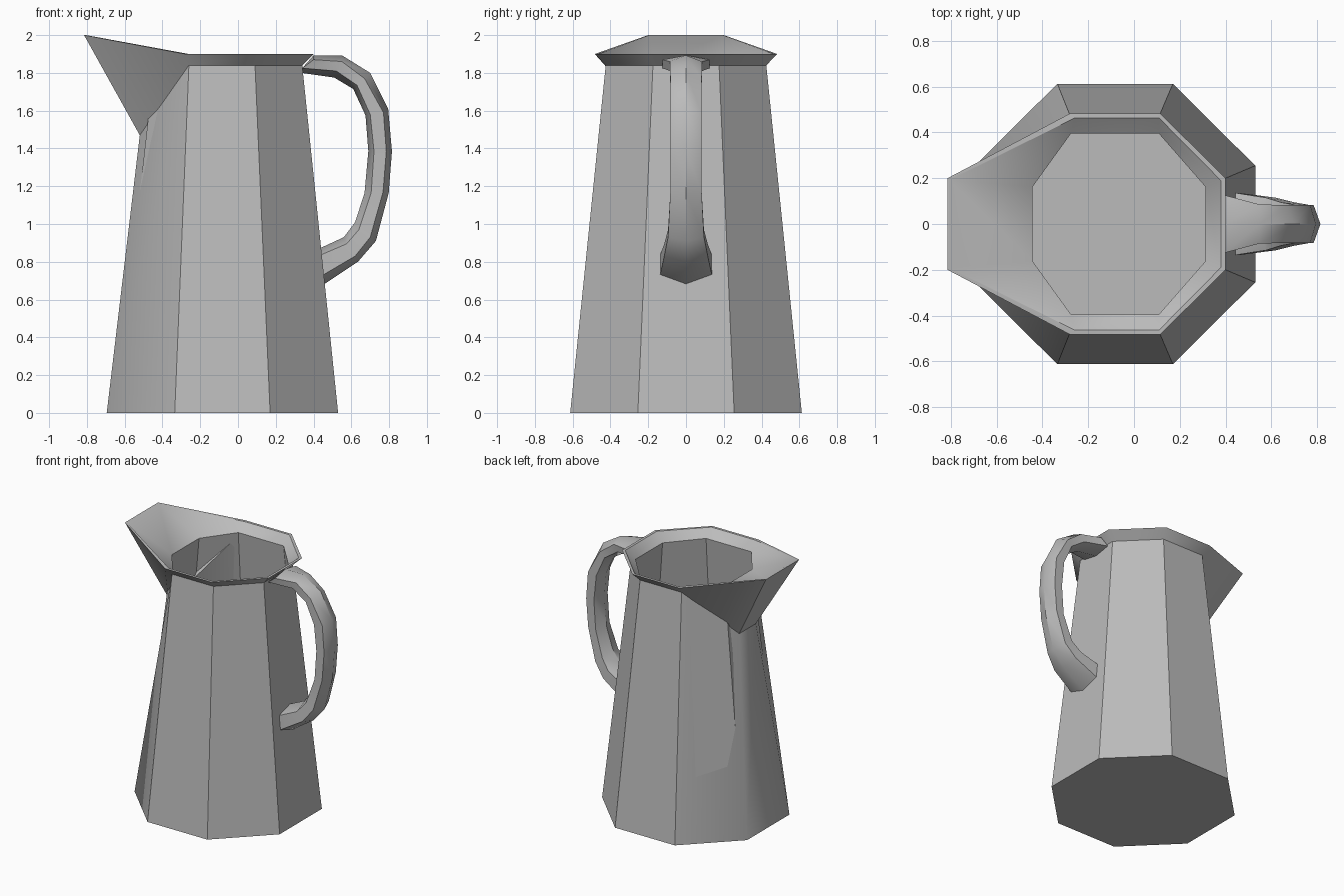
import bpy, bmesh, math

if "Cube" in bpy.data.objects:
    bpy.data.objects.remove(bpy.data.objects["Cube"])

grey = bpy.data.materials.new("pewter_grey")
grey.diffuse_color = (0.5, 0.5, 0.5, 1)
grey.use_nodes = True
grey.node_tree.nodes["Principled BSDF"].inputs["Base Color"].default_value = grey.diffuse_color


def loft(name, rings, angle):
    """Skin a list of equal-length point rings and cap both ends."""
    bm = bmesh.new()
    rows = [[bm.verts.new(p) for p in ring] for ring in rings]
    for a, b in zip(rows, rows[1:]):
        n = len(a)
        for i in range(n):
            j = (i + 1) % n
            bm.faces.new((a[i], a[j], b[j], b[i]))
    bm.faces.new(rows[0][::-1])
    bm.faces.new(rows[-1])
    bmesh.ops.recalc_face_normals(bm, faces=bm.faces)
    mesh = bpy.data.meshes.new(name)
    bm.to_mesh(mesh)
    bm.free()
    mesh.materials.append(grey)
    obj = bpy.data.objects.new(name, mesh)
    bpy.context.collection.objects.link(obj)
    bpy.ops.object.select_all(action='DESELECT')
    obj.select_set(True)
    bpy.context.view_layer.objects.active = obj
    bpy.ops.object.shade_smooth_by_angle(angle=math.radians(angle))
    return obj


def octagon(right, front_r, front_l, left, z, left_z=None):
    """Octagon mirrored over y; the two left (spout) corners may have another height."""
    lz = z if left_z is None else left_z
    half = [(*right, z), (*front_r, z), (*front_l, z), (*left, lz)]
    return half + [(x, -y, h) for x, y, h in reversed(half)]


# Jug body: outer wall, flared rim with spout, then inner wall and floor
body = loft("jug_body", [
    octagon((0.53, 0.255), (0.17, 0.613), (-0.335, 0.613), (-0.695, 0.255), 0.0),
    octagon((0.34, 0.175), (0.09, 0.425), (-0.26, 0.425), (-0.52, 0.10), 1.84, 1.47),
    octagon((0.40, 0.20), (0.115, 0.483), (-0.28, 0.483), (-0.815, 0.20), 1.90, 2.0),
    octagon((0.38, 0.19), (0.11, 0.463), (-0.26, 0.463), (-0.805, 0.193), 1.90, 2.0),
    octagon((0.312, 0.163), (0.108, 0.396), (-0.275, 0.396), (-0.443, 0.163), 1.84),
    octagon((0.49, 0.24), (0.155, 0.58), (-0.32, 0.58), (-0.65, 0.24), 0.04),
], 35)

# Soft blend down the side below the spout
for e in body.data.edges:
    a, b = (body.data.vertices[i].co for i in e.vertices)
    if max(a.x, b.x) < -0.5 and abs(a.z - b.z) > 1 and min(a.z, b.z) < 0.01:
        e.use_edge_sharp = False

# Handle: hexagonal section; outer ridge, outer edge, inner edge, inner ridge, half width
stations = [
    ((0.40, 1.893), (0.40, 1.870), (0.34, 1.825), (0.335, 1.800), 0.125),
    ((0.55, 1.893), (0.55, 1.860), (0.52, 1.810), (0.510, 1.775), 0.085),
    ((0.70, 1.800), (0.67, 1.770), (0.63, 1.735), (0.610, 1.715), 0.083),
    ((0.795, 1.61), (0.77, 1.590), (0.70, 1.580), (0.675, 1.575), 0.083),
    ((0.815, 1.385), (0.785, 1.385), (0.72, 1.385), (0.69, 1.385), 0.083),
    ((0.798, 1.165), (0.768, 1.17), (0.705, 1.165), (0.67, 1.165), 0.083),
    ((0.73, 0.910), (0.70, 0.930), (0.64, 0.970), (0.62, 1.010), 0.095),
    ((0.635, 0.80), (0.62, 0.830), (0.575, 0.895), (0.56, 0.930), 0.115),
    ((0.455, 0.68), (0.45, 0.730), (0.435, 0.835), (0.43, 0.870), 0.137),
]
loft("handle", [
    [(o[0], 0, o[1]), (s[0], w, s[1]), (t[0], w, t[1]),
     (i[0], 0, i[1]), (t[0], -w, t[1]), (s[0], -w, s[1])]
    for o, s, t, i, w in stations
], 38)
